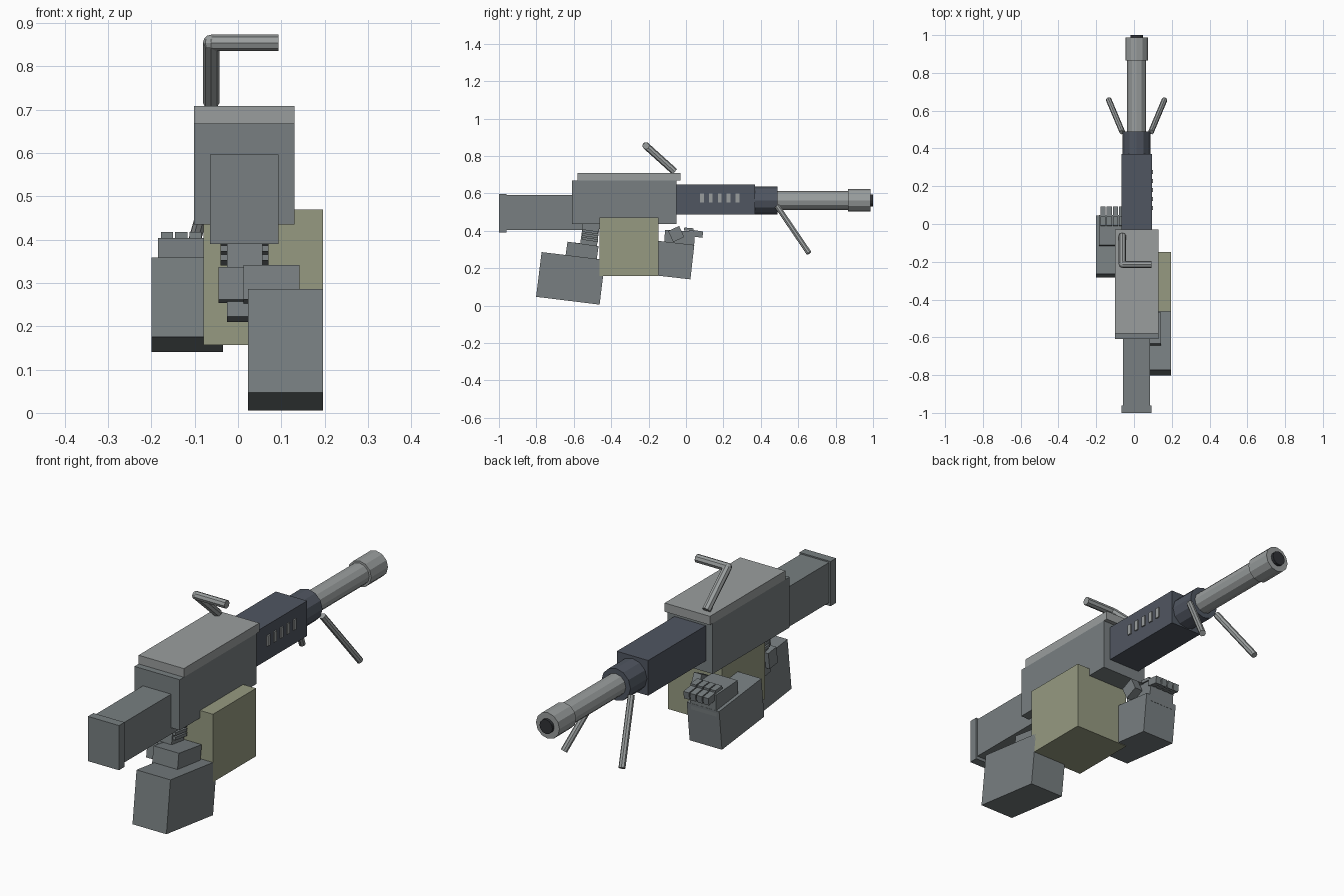
import bpy
import math
from mathutils import Vector

cube = bpy.data.objects.get("Cube")
if cube:
    bpy.data.objects.remove(cube, do_unlink=True)


def material(name, rgb):
    """Flat material from 0-255 display values, stored as linear."""
    def lin(c):
        c /= 255
        return c / 12.92 if c <= 0.04045 else ((c + 0.055) / 1.055) ** 2.4
    col = [lin(c) for c in rgb] + [1]
    m = bpy.data.materials.new(name)
    m.use_nodes = True
    m.diffuse_color = col
    bsdf = next(n for n in m.node_tree.nodes if n.type == 'BSDF_PRINCIPLED')
    bsdf.inputs["Base Color"].default_value = col
    bsdf.inputs["Roughness"].default_value = 0.8
    return m


GREY = material("gunmetal grey", (120, 127, 129))
LIGHT = material("light steel", (154, 158, 158))
DARK = material("dark blue steel", (80, 86, 97))
OLIVE = material("olive drab", (150, 154, 129))
BLACK = material("bore black", (48, 50, 54))


def finish(name, mat):
    ob = bpy.context.object
    ob.name = name
    ob.data.materials.append(mat)
    return ob


def box(name, mat, x, y, z, tilt=0, spin=0):
    """Box from (low, high) ranges, tilted about x and spun about z in degrees."""
    ranges = (x, y, z)
    bpy.ops.mesh.primitive_cube_add(size=1, location=[(a + b) / 2 for a, b in ranges])
    ob = finish(name, mat)
    ob.scale = [b - a for a, b in ranges]
    ob.rotation_euler = (math.radians(tilt), 0, math.radians(spin))
    return ob


def rod(name, mat, start, end, radius, sides=8):
    """Flat-sided cylinder between two points."""
    a, b = Vector(start), Vector(end)
    bpy.ops.mesh.primitive_cylinder_add(vertices=sides, radius=radius,
                                        depth=(b - a).length, location=(a + b) / 2)
    ob = finish(name, mat)
    ob.rotation_euler = (b - a).to_track_quat('Z', 'Y').to_euler()
    return ob


# Centre line of the barrel
CX, CZ = 0.014, 0.562

# Stock and butt plate
box("stock", GREY, (-0.058, 0.086), (-0.97, -0.55), (0.405, 0.59))
box("butt_plate", GREY, (-0.065, 0.093), (-1.0, -0.96), (0.39, 0.596))

# Receiver and top cover
box("receiver", GREY, (-0.101, 0.13), (-0.61, -0.05), (0.435, 0.668))
box("top_cover", LIGHT, (-0.101, 0.13), (-0.58, -0.03), (0.668, 0.708))

# Fore-end with vents on its left side
box("fore_end", DARK, (-0.066, 0.094), (-0.06, 0.37), (0.486, 0.648))
for i in range(5):
    y = 0.085 + 0.0475 * i
    box(f"vent_{i + 1}", LIGHT, (0.091, 0.1), (y - 0.01, y + 0.01), (0.552, 0.6))

# Collar, barrel, muzzle and bore
for name, mat, y0, y1, r in (("collar", DARK, 0.36, 0.49, 0.074),
                             ("barrel", LIGHT, 0.48, 0.88, 0.05),
                             ("muzzle", LIGHT, 0.865, 0.987, 0.06),
                             ("bore", BLACK, 0.98, 1.0, 0.033)):
    rod(name, mat, (CX, y0, CZ), (CX, y1, CZ), r, 12)

# Bipod
for side, name in ((1, "left"), (-1, "right")):
    rod(f"bipod_leg_{name}", LIGHT, (CX + side * 0.076, 0.487, 0.532),
        (CX + side * 0.148, 0.658, 0.28), 0.015)

# Carrying handle
elbow = (-0.062, -0.214, 0.854)
rod("handle_post", LIGHT, (-0.062, -0.06, 0.715), elbow, 0.019)
rod("handle_grip", LIGHT, elbow, (0.093, -0.214, 0.854), 0.019)
bpy.ops.mesh.primitive_uv_sphere_add(segments=8, ring_count=6, radius=0.019, location=elbow)
finish("handle_elbow", LIGHT)

# Ammunition box
box("ammo_box", OLIVE, (-0.08, 0.196), (-0.462, -0.148), (0.157, 0.47))

# Pistol grip and rear hand
box("pistol_grip", GREY, (-0.025, 0.057), (-0.565, -0.475), (0.215, 0.45), -8)
box("rear_forearm", GREY, (0.023, 0.196), (-0.788, -0.446), (0.025, 0.266), -7)
box("rear_hand", GREY, (0.013, 0.142), (-0.64, -0.472), (0.25, 0.33), -8)
box("rear_thumb", GREY, (-0.045, 0.015), (-0.6, -0.54), (0.257, 0.333), -8)
for i in range(3):
    z = 0.346 + 0.021 * i
    box(f"rear_finger_{i + 1}", GREY, (-0.04, 0.07), (-0.555, -0.47), (z, z + 0.014), -8)

# Front hand under the fore-end
box("front_forearm", GREY, (-0.2, -0.035), (-0.275, 0.035), (0.157, 0.342), -6.5)
box("front_hand", GREY, (-0.185, -0.055), (-0.115, 0.045), (0.3, 0.4), -3)
box("front_thumb", GREY, (-0.055, -0.015), (-0.085, -0.02), (0.35, 0.415), 25)
for i in range(4):
    x = -0.178 + 0.033 * i
    box(f"front_finger_{i + 1}", GREY, (x, x + 0.028), (0.035, 0.09), (0.366, 0.4), -8)
    box(f"front_fingertip_{i + 1}", GREY, (x, x + 0.028), (-0.01, 0.04), (0.4, 0.415), -5)
